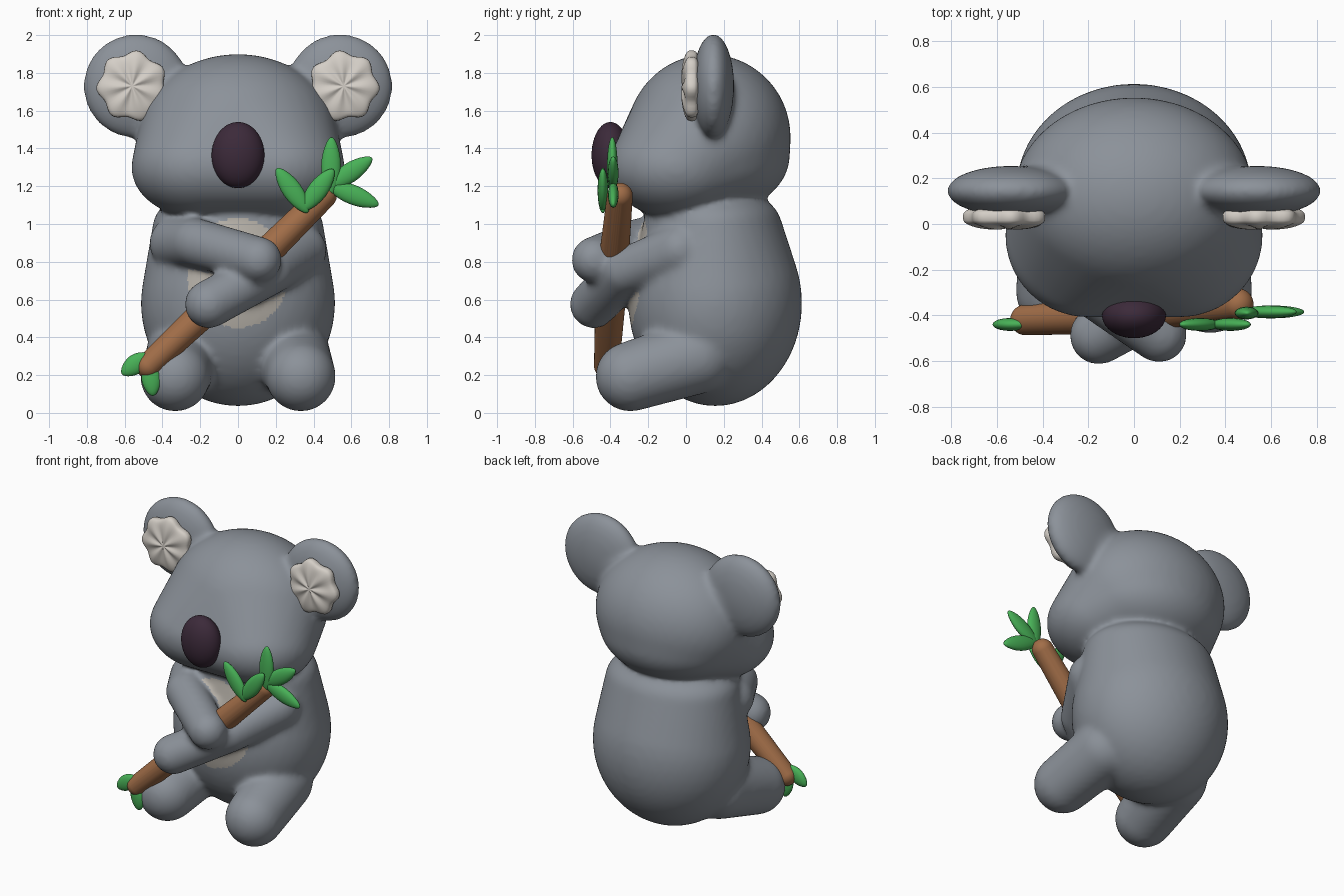
import bpy, bmesh, math
from mathutils import Vector, Matrix
from mathutils.bvhtree import BVHTree

cube = bpy.data.objects.get("Cube")
if cube:
    bpy.data.objects.remove(cube)


def material(name, rgb):
    m = bpy.data.materials.new(name)
    m.use_nodes = True
    m.diffuse_color = (*rgb, 1)
    m.node_tree.nodes["Principled BSDF"].inputs["Base Color"].default_value = (*rgb, 1)
    return m


GREY = material("grey fur", (0.26, 0.285, 0.32))
CREAM = material("belly cream", (0.46, 0.43, 0.385))
WHITE = material("ear white", (0.66, 0.62, 0.57))
PLUM = material("dark plum", (0.045, 0.023, 0.042))
BROWN = material("bark brown", (0.36, 0.155, 0.065))
GREEN = material("leaf green", (0.065, 0.44, 0.095))


def add_object(name, mesh, *mats):
    for m in mats:
        mesh.materials.append(m)
    for p in mesh.polygons:
        p.use_smooth = True
    ob = bpy.data.objects.new(name, mesh)
    bpy.context.collection.objects.link(ob)
    return ob


def bm_mesh(bm, name):
    bmesh.ops.recalc_face_normals(bm, faces=bm.faces)
    mesh = bpy.data.meshes.new(name)
    bm.to_mesh(mesh)
    bm.free()
    return mesh


def ball_points(center, radii):
    tmp = bmesh.new()
    bmesh.ops.create_icosphere(tmp, subdivisions=4, radius=1)
    pts = [Vector(center) + v.co * Vector(radii) for v in tmp.verts]
    tmp.free()
    return pts


def hull(bm, *balls):
    """Skin stretched around ellipsoids given as (center, radii)."""
    verts = [bm.verts.new(p) for c, r in balls for p in ball_points(c, r)]
    bmesh.ops.convex_hull(bm, input=verts)
    bmesh.ops.delete(bm, geom=[v for v in verts if v.is_valid and not v.link_faces], context='VERTS')


def limb(bm, *joints):
    """Chain of rounded segments; each joint is (center, radius)."""
    balls = [(c, (r, r, r)) for c, r in joints]
    for a, b in zip(balls, balls[1:]):
        hull(bm, a, b)


# Torso
coat = bmesh.new()
hull(coat, ((0, 0.155, 0.58), (0.515, 0.46, 0.545)),
     ((0, 0.14, 1.0), (0.45, 0.365, 0.2)))
torso = BVHTree.FromBMesh(coat)

# Head with full cheeks
hull(coat, ((0, 0.12, 1.46), (0.53, 0.435, 0.44)),
     ((0, 0.12, 1.36), (0.5, 0.43, 0.31)),
     ((0.2, -0.05, 1.3), (0.365, 0.36, 0.27)),
     ((-0.2, -0.05, 1.3), (0.365, 0.36, 0.27)))

# Ears and legs
for s in (-1, 1):
    hull(coat, ((s * 0.54, 0.145, 1.73), (0.28, 0.11, 0.277)))
    hull(coat, ((s * 0.5, 0.15, 1.7), (0.2, 0.09, 0.2)),
         ((s * 0.3, 0.17, 1.6), (0.18, 0.11, 0.2)))
    limb(coat, ((s * 0.333, -0.295, 0.192), 0.185), ((s * 0.29, 0.06, 0.3), 0.2))

# Arms, one hand above the other
limb(coat, ((-0.33, -0.03, 0.9), 0.14), ((-0.22, -0.25, 0.9), 0.13), ((0.11, -0.485, 0.81), 0.123))
limb(coat, ((0.33, -0.03, 0.86), 0.14), ((0.17, -0.32, 0.75), 0.125), ((-0.155, -0.488, 0.575), 0.128))

# Fuse into one soft skin
rough = add_object("rough_coat", bm_mesh(coat, "rough_coat"))
remesh = rough.modifiers.new("Fuse", 'REMESH')
remesh.mode = 'VOXEL'
remesh.voxel_size = 0.016
soften = rough.modifiers.new("Soften", 'SMOOTH')
soften.factor = 0.5
soften.iterations = 18
evaluated = rough.evaluated_get(bpy.context.evaluated_depsgraph_get())
skin = bpy.data.meshes.new_from_object(evaluated)
skin.name = "furry_body"
bpy.data.objects.remove(rough)
skin.materials.clear()
add_object("furry_body", skin, GREY, CREAM)

# Belly patch: oval on the front of the torso
for p in skin.polygons:
    c = p.center
    on_oval = (c.x / 0.27) ** 2 + ((c.z - 0.74) / 0.29) ** 2 < 1
    on_belly = on_oval and c.y < 0 and torso.find_nearest(c)[3] < 0.014
    p.material_index = int(on_belly)

# Nose
nose = bmesh.new()
hull(nose, ((0, -0.4, 1.365), (0.14, 0.1, 0.175)))
add_object("nose", bm_mesh(nose, "nose"), PLUM)

# Scalloped fur inside the ears
for s, side in ((-1, "right"), (1, "left")):
    bm = bmesh.new()
    bmesh.ops.create_uvsphere(bm, u_segments=56, v_segments=24, radius=1)
    for v in bm.verts:
        a = math.atan2(v.co.y, v.co.x)
        r = math.hypot(v.co.x, v.co.y)
        wave = 1 + 0.07 * r * math.cos(7 * a + 0.5)
        puff = 0.05 * (1 + 0.14 * math.cos(7 * a + 0.5) * math.sin(math.pi * r))
        depth = math.copysign(abs(v.co.z) ** 0.6, v.co.z) * puff
        v.co = Vector((s * (0.56 + 0.178 * wave * v.co.x), 0.03 + depth, 1.73 + 0.178 * wave * v.co.y))
    add_object(side + "_ear_fur", bm_mesh(bm, "ear_fur"), WHITE)

# Branch
branch = bmesh.new()
limb(branch, ((-0.475, -0.42, 0.25), 0.067), ((-0.02, -0.395, 0.68), 0.084), ((0.455, -0.35, 1.15), 0.068))
add_object("branch", bm_mesh(branch, "branch"), BROWN)

# Leaves as (base, tip) on the branch ends
LEAVES = [
    ((0.37, -0.44, 1.06), (0.205, -0.44, 1.295)),
    ((0.34, -0.44, 1.07), (0.505, -0.44, 1.29)),
    ((0.49, -0.39, 1.15), (0.495, -0.39, 1.46)),
    ((0.47, -0.385, 1.19), (0.71, -0.385, 1.35)),
    ((0.47, -0.385, 1.21), (0.745, -0.385, 1.1)),
    ((-0.47, -0.44, 0.31), (-0.615, -0.44, 0.205)),
    ((-0.47, -0.44, 0.28), (-0.45, -0.44, 0.09)),
]
for i, (base, tip) in enumerate(LEAVES, 1):
    base, tip = Vector(base), Vector(tip)
    along = (tip - base) / 2
    axis = along.normalized()
    across = axis.cross(Vector((0, 1, 0)))
    bm = bmesh.new()
    bmesh.ops.create_uvsphere(bm, u_segments=20, v_segments=14, radius=1)
    for v in bm.verts:
        taper = 1 - 0.22 * v.co.z ** 2
        v.co = ((base + tip) / 2 + along * v.co.z + across * (0.052 * taper * v.co.x)
                + Vector((0, 0.028 * v.co.y, 0)))
    add_object("leaf_%d" % i, bm_mesh(bm, "leaf"), GREEN)
